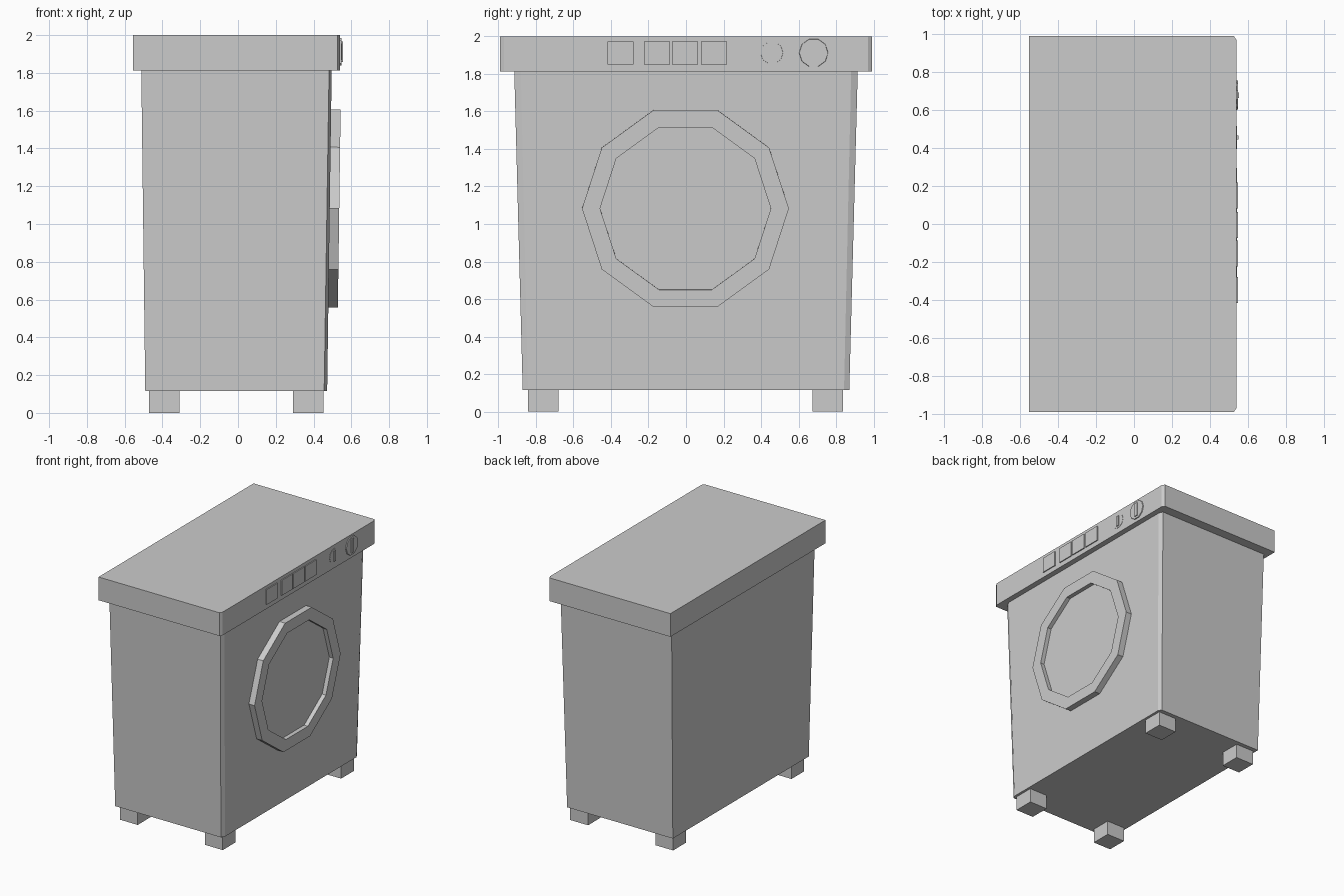
import bpy, bmesh, math
from mathutils import Matrix, Vector

if "Cube" in bpy.data.objects:
    bpy.data.objects.remove(bpy.data.objects["Cube"])


def finish(name, bm):
    bmesh.ops.recalc_face_normals(bm, faces=bm.faces[:])
    me = bpy.data.meshes.new(name)
    bm.to_mesh(me)
    bm.free()
    ob = bpy.data.objects.new(name, me)
    bpy.context.collection.objects.link(ob)
    return ob


def section(x0, x1, y, dx, dy, z):
    # rectangle with its two +x corners cut off
    return [(x0, -y, z), (x1 - dx, -y, z), (x1, -y + dy, z),
            (x1, y - dy, z), (x1 - dx, y, z), (x0, y, z)]


def loft(name, low, high):
    bm = bmesh.new()
    a = [bm.verts.new(p) for p in low]
    b = [bm.verts.new(p) for p in high]
    n = len(a)
    bm.faces.new(a)
    bm.faces.new(b)
    for i in range(n):
        j = (i + 1) % n
        bm.faces.new((a[i], a[j], b[j], b[i]))
    return finish(name, bm)


def box(name, x0, x1, y0, y1, z0, z1):
    def rect(z):
        return [(x0, y0, z), (x1, y0, z), (x1, y1, z), (x0, y1, z)]
    return loft(name, rect(z0), rect(z1))


def disc(name, x0, x1, y, z, r0, r1, sides, turn=0.0):
    # polygonal disc facing +x
    def ring(x, r):
        return [(x, y + r * math.cos(turn + 2 * math.pi * i / sides),
                 z + r * math.sin(turn + 2 * math.pi * i / sides)) for i in range(sides)]
    return loft(name, ring(x0, r0), ring(x1, r1))


# tapered cabinet and overhanging lid
loft("cabinet", section(-0.491, 0.472, 0.87, 0.016, 0.028, 0.115),
     section(-0.512, 0.496, 0.915, 0.014, 0.035, 1.815))
loft("lid", section(-0.555, 0.541, 0.992, 0.014, 0.022, 1.812),
     section(-0.555, 0.541, 0.992, 0.014, 0.022, 2.0))

# feet
for i, x in enumerate((-0.39, 0.372)):
    for j, y in enumerate((-0.76, 0.755)):
        box(f"foot_{i}{j}", x - 0.08, x + 0.08, y - 0.081, y + 0.081, 0, 0.12)

# ten-sided door: prism with a recessed window, tilted with the cabinet face
R, r = 0.551, 0.455
bm = bmesh.new()
loops = []
for x, rad in ((-0.01, R), (0.05, R), (0.05, r), (0.016, r)):
    loops.append([bm.verts.new((x, rad * math.cos(i * math.pi / 5),
                                rad * math.sin(i * math.pi / 5))) for i in range(10)])
for a, b in zip(loops, loops[1:]):
    for i in range(10):
        j = (i + 1) % 10
        bm.faces.new((a[i], a[j], b[j], b[i]))
bm.faces.new(loops[0])
bm.faces.new(loops[-1])
door = finish("door", bm)
door.location = (0.486, -0.003, 1.083)
door.rotation_euler = (0, math.atan(0.0141), 0)

# push buttons
for i, y in enumerate((-0.348, -0.155, -0.005, 0.15)):
    box(f"button_{i}", 0.53, 0.549, y - 0.069, y + 0.069, 1.85, 1.973)

# dials with grip bars
for name, y, rad, tip in (("small_dial", 0.457, 0.063, 0.55), ("large_dial", 0.68, 0.08, 0.555)):
    k = rad / 0.08
    disc(name, 0.53, tip - 0.007, y, 1.912, rad, rad * 0.95, 10)
    box(name + "_grip", 0.53, tip, y - 0.014 * k, y + 0.014 * k,
        1.912 - 0.055 * k, 1.912 + 0.055 * k)
